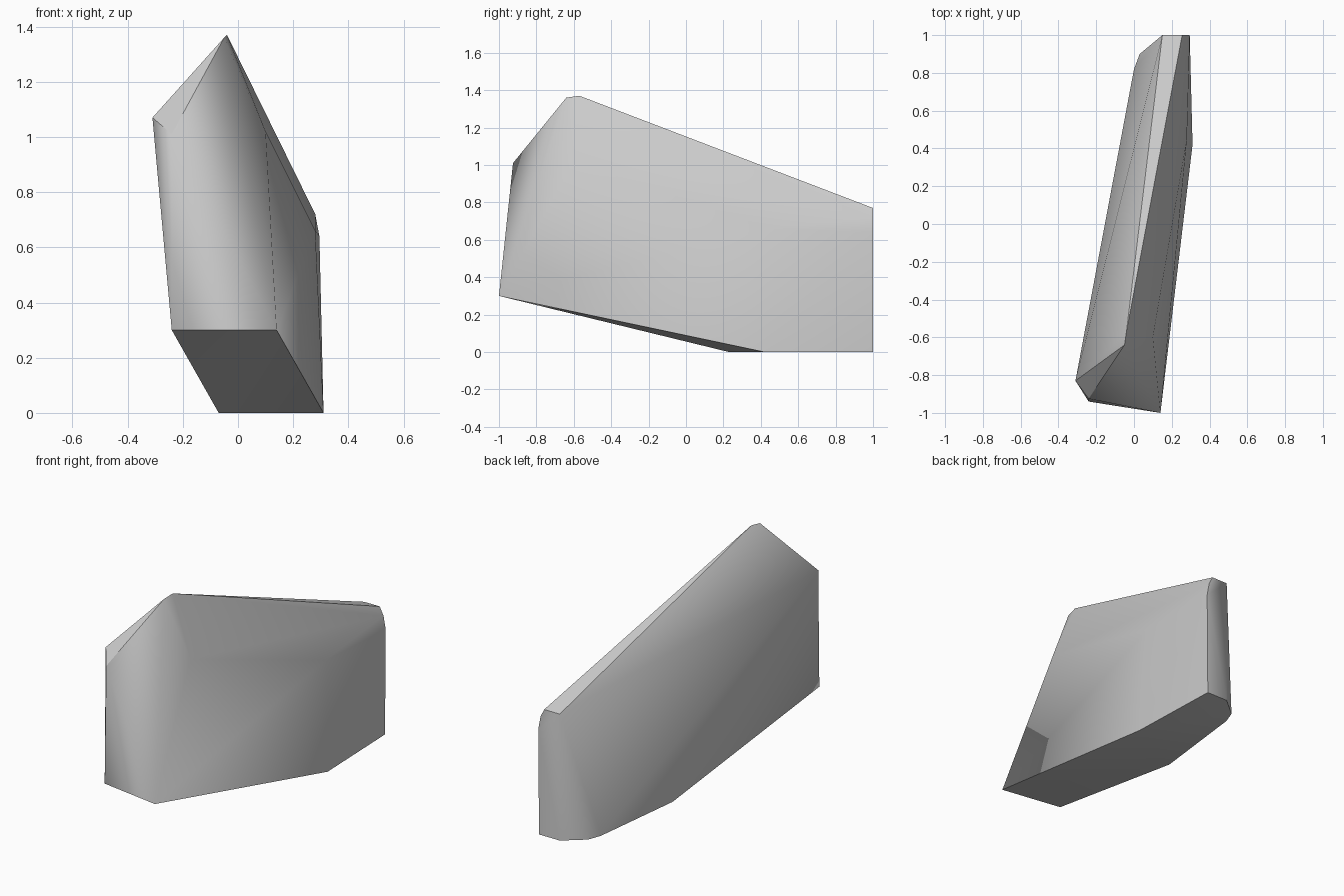
import bpy, bmesh

if "Cube" in bpy.data.objects:
    bpy.data.objects.remove(bpy.data.objects["Cube"])

# Corner points of the boulder, grouped by region
crest = [(-0.04, -0.57, 1.37), (-0.05, -0.64, 1.36)]
front = [(-0.31, -0.83, 1.07), (-0.24, -0.925, 1.01),
         (-0.24, -0.94, 0.30), (-0.235, -0.93, 0.30), (0.14, -1.0, 0.30)]
right = [(0.10, -0.60, 1.02), (0.28, 0.45, 0.66)]
back = [(0.15, 1.0, 0.77), (0.255, 1.0, 0.77), (0.28, 1.0, 0.72), (0.295, 1.0, 0.64)]
foot = [(-0.07, 0.23, 0), (0.31, 0.42, 0), (0.29, 1.0, 0),
        (0.15, 1.0, 0), (0.03, 0.90, 0), (0.0, 0.82, 0)]

# Faceted stone: the tight hull around those corners
bm = bmesh.new()
for p in crest + front + right + back + foot:
    bm.verts.new(p)
hull = bmesh.ops.convex_hull(bm, input=bm.verts[:])
bmesh.ops.delete(bm, geom=[v for v in bm.verts if not v.link_faces], context='VERTS')
bmesh.ops.recalc_face_normals(bm, faces=bm.faces[:])

mesh = bpy.data.meshes.new("boulder")
bm.to_mesh(mesh)
bm.free()
boulder = bpy.data.objects.new("boulder", mesh)
bpy.context.collection.objects.link(boulder)

# Soft shading with the strong ridges kept sharp
bpy.context.view_layer.objects.active = boulder
boulder.select_set(True)
bpy.ops.object.shade_smooth_by_angle(angle=0.8)
